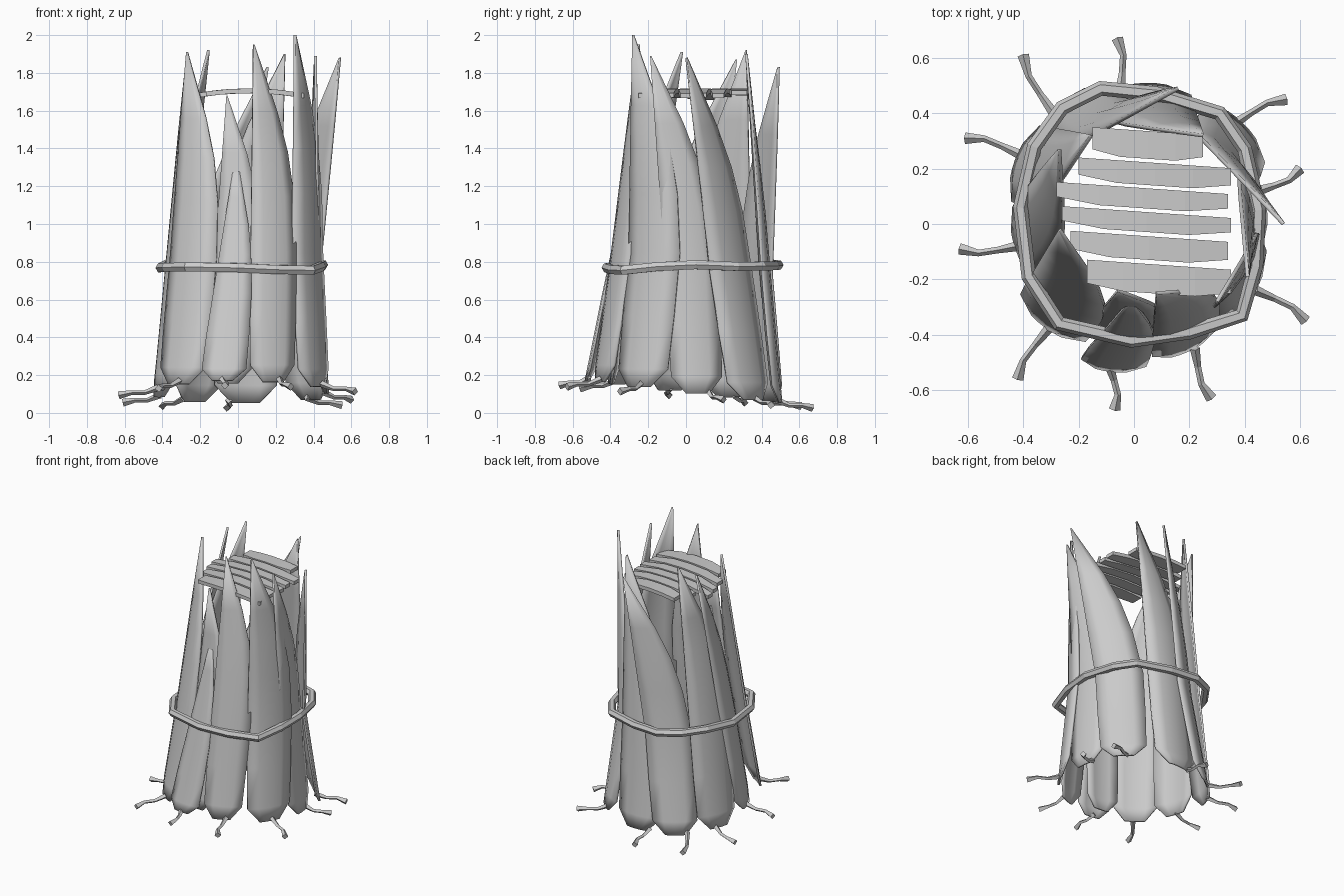
import bpy, math
from mathutils import Vector

if "Cube" in bpy.data.objects:
    bpy.data.objects.remove(bpy.data.objects["Cube"])

CENTRE = Vector((0.02, 0.03))


def make_mesh(name, verts, faces):
    me = bpy.data.meshes.new(name)
    me.from_pydata([tuple(v) for v in verts], [], faces)
    ob = bpy.data.objects.new(name, me)
    bpy.context.collection.objects.link(ob)
    return ob


def smooth(ob, angle):
    bpy.ops.object.select_all(action='DESELECT')
    bpy.context.view_layer.objects.active = ob
    ob.select_set(True)
    bpy.ops.object.shade_smooth_by_angle(angle=math.radians(angle))


def make_tube(name, pts, radii, closed=False, res=0):
    cu = bpy.data.curves.new(name, 'CURVE')
    cu.dimensions = '3D'
    cu.bevel_depth = 1.0
    cu.bevel_resolution = res
    cu.use_fill_caps = not closed
    sp = cu.splines.new('POLY')
    sp.use_smooth = False
    sp.points.add(len(pts) - 1)
    for p, co, r in zip(sp.points, pts, radii):
        p.co = (*co, 1)
        p.radius = r
    sp.use_cyclic_u = closed
    ob = bpy.data.objects.new(name, cu)
    bpy.context.collection.objects.link(ob)
    return ob


def base_z(y):
    return 0.11 - 0.12 * y


def make_leaf(i, base, half, tip):
    """Curved blade: nearly straight left edge, swept right edge, blunt foot."""
    b = Vector(base)
    out = (b - CENTRE).normalized()
    left = Vector((out.y, -out.x))
    t = Vector(tip[:2])
    z0 = base_z(b.y)
    short = tip[2] < 1.5
    e0 = b + left * half
    mid = e0.lerp(t, 0.38) - CENTRE
    mid = CENTRE + mid * min(1, (0.49 if short else 0.42) / mid.length)
    # height fraction, width fraction, foot inset
    stations = [(0, 1, .28), (.05, 1, .02), (.2, 1.0, 0), (.38, 1, 0),
                (.55, .93, 0), (.68, .78, 0), (.8, .54, 0), (1, .015, 0)]
    verts, faces, n = [], [], 5
    for f, w, inset in stations:
        e = e0.lerp(mid, f / .38) if f < .38 else mid.lerp(t, (f - .38) / .62)
        width = 2 * half * w * (1 - .5 * f if short else 1)
        for k in range(n):
            s = inset + (1 - 2 * inset) * k / (n - 1)
            # outward bulge, left edge lapping over the neighbour
            bulge = 0.36 * width * width * (4 * s * (1 - s) - .2) + .07 * width * (.5 - s)
            p = e - left * width * s + out * bulge
            verts.append((p.x, p.y, z0 + (tip[2] - z0) * f))
    for r in range(len(stations) - 1):
        for k in range(n - 1):
            a = r * n + k
            faces.append((a, a + n, a + n + 1, a + 1))
    ob = make_mesh(f"leaf_{i}", verts, faces)
    m = ob.modifiers.new("thickness", 'SOLIDIFY')
    m.thickness = 0.014
    m.offset = 0
    smooth(ob, 25)


def make_root(i, start, end):
    """Thin kinked tendril with a wider end."""
    a, e = Vector(start), Vector(end)
    d = e - a
    side = Vector((-d.y, d.x)).normalized() * (0.018 if i % 2 else -0.018)
    z = base_z(a.y)
    pts = []
    for f, s, drop in ((0, 0, -.015), (.35, .6, .012), (.68, 1, .012), (1, 0, .026)):
        p = a + d * f + side * s
        pts.append((p.x, p.y, z - drop))
    make_tube(f"root_{i}", pts, (.018, .012, .012, .021))


# leaves: foot position, half width, tip ; roots: start, end
parts = [
    ((-.30, -.35), .15, (-.27, -.02, 1.91), (-.31, -.38), (-.42, -.56)),
    ((-.08, -.51), .125, (-.01, -.27, 1.38), (-.09, -.51), (-.07, -.67)),
    ((.18, -.44), .13, (.08, -.25, 1.95), (.22, -.45), (.28, -.63)),
    ((.405, -.235), .155, (.30, -.28, 2.00), (.44, -.24), (.62, -.35)),
    ((.45, .06), .14, (.41, -.19, 1.89), (.45, .12), (.60, .20)),
    ((.37, .34), .155, (.54, 0, 1.88), (.36, .36), (.55, .45)),
    ((.04, .47), .17, (.25, .32, 1.90), (-.05, .48), (-.06, .67)),
    ((-.22, .43), .15, (.16, .49, 1.83), (-.29, .40), (-.40, .61)),
    ((-.40, .22), .15, (-.155, .32, 1.92), (-.41, .25), (-.61, .31)),
    ((-.40, -.08), .145, (-.27, .27, 1.87), (-.42, -.08), (-.63, -.09)),
]
for i, (base, half, tip, rs, re) in enumerate(parts):
    make_leaf(i, base, half, tip)
    make_root(i, rs, re)
# rootless inner leaf behind the short front one
make_leaf("inner", (-.05, -.38), .12, (-.06, -.24, 1.68))

# binding ring around the leaves
ring = [(-.12, .49), (-.26, .42), (-.36, .28), (-.41, .06), (-.38, -.19), (-.27, -.36), (-.01, -.42),
        (.2, -.39), (.39, -.33), (.44, -.15), (.45, .05), (.4, .27), (.31, .40), (.08, .47)]
make_tube("binding_ring", [(x, y, .775 + .03 * y + .01 * math.sin(4 * x + 9 * y)) for x, y in ring],
          [.027] * len(ring), True, 1)

# upper platform of slightly bowed planks: x range, y range
planks = [(-.15, .25, .235, .335), (-.2, .35, .14, .222), (-.28, .34, .055, .128),
          (-.26, .35, -.03, .042), (-.23, .34, -.13, -.045), (-.17, .35, -.25, -.145)]
for i, (x0, x1, y0, y1) in enumerate(planks):
    verts, faces = [], []
    for k in range(5):
        x = x0 + (x1 - x0) * k / 4
        z = 1.69 + .028 * (1 - ((x - .06) / .3) ** 2)
        sl = -.07 * (x - .06)
        pinch = .02 if k in (0, 4) else 0
        verts += [(x, y0 + sl + pinch, z - .025), (x, y1 + sl, z - .025), (x, y1 + sl, z), (x, y0 + sl + pinch, z)]
    for k in range(4):
        for j in range(4):
            a, b = k * 4 + j, k * 4 + (j + 1) % 4
            faces.append((a, b, b + 4, a + 4))
    faces += [(3, 2, 1, 0), (16, 17, 18, 19)]
    make_mesh(f"platform_plank_{i}", verts, faces)
